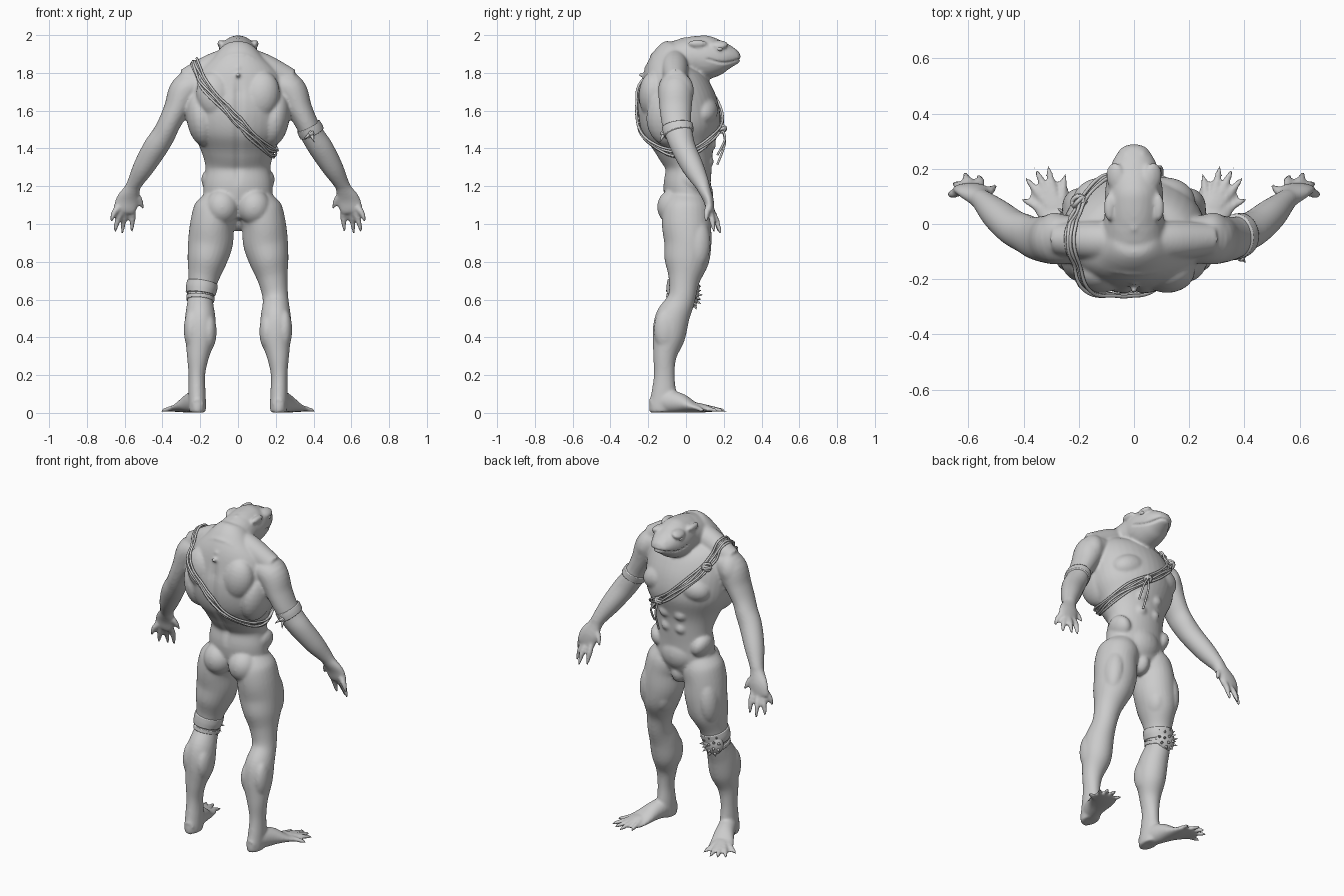
import bpy, bmesh, math
from mathutils import Vector, Matrix
from mathutils.bvhtree import BVHTree

X, Y = Vector((1, 0, 0)), Vector((0, 1, 0))


def spline(rows, steps=5, closed=False):
    """Catmull-Rom interpolation of rows of numbers"""
    n, out = len(rows), []
    for i in range(n if closed else n - 1):
        ids = [(i + k) % n if closed else min(max(i + k, 0), n - 1) for k in (-1, 0, 1, 2)]
        a, b, c, d = (rows[j] for j in ids)
        for s in range(steps):
            t = s / steps
            out.append([0.5 * (2 * q + (r - p) * t + (2 * p - 5 * q + 4 * r - u) * t * t
                        + (3 * q - p - 3 * r + u) * t ** 3) for p, q, r, u in zip(a, b, c, d)])
    return out if closed else out + [list(rows[-1])]


def tube(bm, rows, ref=X, sx=1, n=28, steps=5):
    """Closed loft through rows of (x, y, z, radius along ref, other radius)"""
    pts = spline([(r[0] * sx, *r[1:]) for r in rows], steps)
    rings = []
    for i, p in enumerate(pts):
        t = (Vector(pts[min(i + 1, len(pts) - 1)][:3]) - Vector(pts[max(i - 1, 0)][:3])).normalized()
        a = (ref - t * ref.dot(t)).normalized()
        b = t.cross(a)
        rings.append([bm.verts.new(Vector(p[:3]) + a * max(p[3], .002) * math.cos(k * math.tau / n)
                      + b * max(p[4], .002) * math.sin(k * math.tau / n)) for k in range(n)])
    for r, s in zip(rings, rings[1:]):
        for k in range(n):
            bm.faces.new((r[k], r[(k + 1) % n], s[(k + 1) % n], s[k]))
    bm.faces.new(rings[0][::-1])
    bm.faces.new(rings[-1])


def blob(bm, c, r, sx=1, tilt=0):
    m = Matrix.Translation((c[0] * sx, c[1], c[2])) @ Matrix.Rotation(tilt * sx, 4, 'Y') @ Matrix.Diagonal((*r, 1))
    bmesh.ops.create_uvsphere(bm, u_segments=24, v_segments=14, radius=1, matrix=m)


def spike(bm, base, direction, r, length):
    d = Vector(direction).normalized()
    m = Matrix.Translation(Vector(base) + d * length / 2) @ d.to_track_quat('Z', 'Y').to_matrix().to_4x4()
    bmesh.ops.create_cone(bm, cap_ends=True, segments=10, radius1=r, radius2=r * .1, depth=length, matrix=m)


def finish(bm, name):
    bmesh.ops.recalc_face_normals(bm, faces=bm.faces)
    me = bpy.data.meshes.new(name)
    bm.to_mesh(me)
    bm.free()
    for p in me.polygons:
        p.use_smooth = True
    ob = bpy.data.objects.new(name, me)
    bpy.context.collection.objects.link(ob)
    return ob


bm = bmesh.new()
# Torso, neck and head
tube(bm, [(0, 0, 1.02, .10, .08), (0, .01, 1.1, .175, .115), (0, .005, 1.2, .182, .125), (0, .012, 1.3, .172, .125),
          (0, -.005, 1.4, .2, .16), (0, -.022, 1.5, .25, .207), (0, -.04, 1.6, .265, .215), (0, -.058, 1.7, .26, .195),
          (0, -.075, 1.8, .22, .15), (0, -.065, 1.87, .14, .115), (0, -.03, 1.93, .08, .08), (0, -.02, 1.955, .03, .03)], n=40)
tube(bm, [(0, -.12, 1.8, .14, .12), (0, -.02, 1.865, .115, .115), (0, .09, 1.885, .1, .105)])
tube(bm, [(0, -.07, 1.875, .08, .085), (0, .02, 1.888, .1, .103), (0, .1, 1.882, .106, .117), (0, .165, 1.882, .098, .1),
          (0, .215, 1.884, .083, .073), (0, .255, 1.882, .062, .047), (0, .28, 1.879, .04, .028), (0, .29, 1.879, .01, .008)])
for i in range(9):
    blob(bm, (0, -.24 + i * .028, (1.79, 1.825, 1.853, 1.88, 1.905, 1.928, 1.948, 1.964, 1.978)[i]), (.014, .012, .012))
blob(bm, (0, .055, 1.15), (.12, .09, .11))
blob(bm, (0, .05, 1.03), (.05, .065, .07))

leg = [(.10, 0, 1.14, .08, .10), (.115, 0, 1.08, .115, .125), (.137, .002, 1.0, .116, .13), (.146, .01, .9, .119, .125),
       (.166, .003, .8, .103, .117), (.185, -.01, .7, .078, .082), (.199, -.025, .6, .068, .073), (.2, -.073, .5, .081, .09),
       (.2, -.092, .4, .081, .086), (.212, -.112, .3, .059, .062), (.218, -.115, .2, .044, .055), (.217, -.118, .1, .046, .066),
       (.215, -.128, .03, .046, .068), (.215, -.128, .003, .042, .062)]
arm = [(.2, -.06, 1.75, .06, .08), (.275, -.055, 1.71, .085, .092), (.325, -.055, 1.61, .068, .085), (.365, -.05, 1.53, .06, .077),
       (.395, -.035, 1.47, .062, .072), (.44, -.012, 1.4, .065, .065), (.5, .037, 1.3, .056, .058), (.545, .08, 1.22, .041, .042),
       (.56, .095, 1.185, .042, .034), (.583, .118, 1.13, .06, .028), (.6, .128, 1.08, .06, .022), (.605, .132, 1.06, .05, .015)]
foot = [(.213, -.185, .04, .03, .035), (.222, -.11, .06, .048, .06), (.248, -.03, .052, .056, .052), (.278, .04, .03, .068, .028),
        (.305, .1, .016, .075, .012), (.318, .145, .013, .06, .007)]
fingers = [((.56, .13, 1.085), (.558, .155, 1.03), (.563, .172, .963)), ((.588, .13, 1.075), (.605, .16, 1.02), (.613, .183, .953)),
           ((.615, .125, 1.075), (.637, .138, 1.02), (.65, .148, .963)), ((.632, .115, 1.09), (.655, .11, 1.06), (.672, .105, 1.015)),
           ((.55, .105, 1.165), (.522, .12, 1.13), (.503, .138, 1.085))]
toes = [(.252, .165), (.308, .193), (.35, .185), (.383, .155), (.395, .085)]

# Limbs and muscle masses, mirrored
for s in (-1, 1):
    tube(bm, leg, sx=s)
    tube(bm, arm, sx=s)
    tube(bm, foot, sx=s)
    for a, b, c in fingers:
        tube(bm, [(*a, .016, .016), (*b, .0165, .0165), (*c, .008, .008)], ref=Vector((1, .4, 0)), sx=s, n=12)
        spike(bm, (c[0] * s, c[1], c[2] + .004), (0, .3, -1), .008, .016)
    for tx, ty in toes:
        mx, my = .27 + (tx - .27) * .55, .02 + (ty - .02) * .55
        tube(bm, [(mx - (tx - mx) * .7, my - (ty - my) * .7, .04, .016, .016), (mx, my, .028, .016, .015), (tx, ty, .014, .011, .011)],
             ref=Vector((1, -.3, 0)), sx=s, n=12)
        spike(bm, (tx * s, ty, .014), ((tx - mx) * s, ty - my, -.02), .01, .026)
    tube(bm, [(.03, -.06, 1.88, .06, .06), (.14, -.06, 1.83, .07, .07), (.27, -.055, 1.755, .06, .07)], ref=Y, sx=s)
    for c, r, tilt in [((.11, .085, 1.6), (.115, .085, .08), .3), ((.287, -.05, 1.705), (.07, .092, .105), -.3),
                       ((.195, -.09, 1.56), (.078, .12, .15), .15), ((.12, -.17, 1.68), (.1, .08, .13), .2),
                       ((.085, -.065, 1.09), (.088, .088, .095), 0), ((.05, .1, 1.42), (.05, .06, .045), 0),
                       ((.046, .095, 1.33), (.045, .052, .045), 0), ((.14, .04, 1.22), (.05, .08, .07), .4),
                       ((.2, .06, .9), (.06, .07, .14), -.1), ((.11, .03, .83), (.055, .085, .1), -.2),
                       ((.245, -.11, .44), (.042, .06, .11), 0), ((.155, -.105, .43), (.042, .065, .1), 0),
                       ((.2, .015, .62), (.042, .035, .045), 0), ((.1, .03, 1.72), (.1, .03, .02), -.2),
                       ((.07, .175, 1.95), (.034, .05, .018), .5), ((.09, .06, 1.955), (.02, .05, .02), .5),
                       ((.08, .17, 1.926), (.02, .022, .015), 0), ((.03, .25, 1.918), (.016, .016, .012), 0)]:
        blob(bm, c, r, s, tilt)

# Fuse into one smooth skin
raw = finish(bm, "body_parts")
rem = raw.modifiers.new("fuse", 'REMESH')
rem.mode, rem.voxel_size = 'VOXEL', .008
smo = raw.modifiers.new("soften", 'SMOOTH')
smo.factor, smo.iterations = .5, 7
skin = bpy.data.meshes.new_from_object(raw.evaluated_get(bpy.context.evaluated_depsgraph_get()))
bpy.data.objects.remove(raw)

# Mouth line, spine groove and flat soles
normals = [v.normal.copy() for v in skin.vertices]
for v, nrm in zip(skin.vertices, normals):
    x, y, z = v.co
    if y > .1 and z > 1.8:
        zm = 1.872 - .02 * math.sin(min(1, (.29 - y) / .17) * math.pi)
        v.co -= nrm * .009 * math.exp(-((z - zm) / .006) ** 2) * min(1, (y - .1) / .03)
    if y < -.05 and 1.2 < z < 1.8:
        v.co.y += .012 * math.exp(-(x / .02) ** 2) * min(1, (z - 1.2) / .1, (1.8 - z) / .1)
    v.co.z = max(v.co.z, .002)
for p in skin.polygons:
    p.use_smooth = True
skin.name = "body"
bpy.context.collection.objects.link(bpy.data.objects.new("body", skin))
tree = BVHTree.FromPolygons([v.co.copy() for v in skin.vertices], [tuple(p.vertices) for p in skin.polygons])

# Eyes
bm = bmesh.new()
for s in (-1, 1):
    blob(bm, (.088, .178, 1.927), (.013, .016, .012), s)
finish(bm, "eyes")


def cord(name, pts, r, closed=False):
    cu = bpy.data.curves.new(name, 'CURVE')
    cu.dimensions, cu.bevel_depth, cu.bevel_resolution, cu.use_fill_caps = '3D', r, 2, True
    sp = cu.splines.new('POLY')
    sp.points.add(len(pts) - 1)
    for q, p in zip(sp.points, pts):
        q.co = (*p, 1)
    sp.use_cyclic_u, sp.use_smooth = closed, True
    bpy.context.collection.objects.link(bpy.data.objects.new(name, cu))


def on_skin(p, off):
    loc, nrm, _, _ = tree.find_nearest(Vector(p))
    return loc + nrm * off


def knot(name, c, size, r):
    for k in range(4):
        m = Matrix.Rotation(k * .8, 3, 'Z') @ Matrix.Rotation(.5 + k * .9, 3, 'X')
        cord(name, [Vector(c) + m @ Vector((math.cos(t * math.tau / 20) * size, math.sin(t * math.tau / 20) * size, 0))
                    for t in range(20)], r, True)


# Chest rope: four strands laid over the skin
path = [(-.225, -.03, 1.85), (-.2, -.17, 1.78), (-.12, -.27, 1.67), (-.02, -.28, 1.56), (.08, -.24, 1.46), (.165, -.13, 1.385),
        (.2, -.01, 1.375), (.16, .12, 1.43), (.06, .21, 1.5), (-.07, .2, 1.6), (-.17, .12, 1.7), (-.215, .05, 1.79)]
for k in range(4):
    loop = []
    pts = spline(path, 8, True)
    for i, p in enumerate(pts):
        w = (k - 1.5) * .014 + .005 * math.sin(i * .35 + k * 2)
        loop.append(on_skin((p[0] + w * .6, p[1], p[2] + w * .8), .009 + .005 * (k % 2)))
    for _ in range(3):
        loop = [(loop[i - 1] + loop[i] * 2 + loop[(i + 1) % len(loop)]) / 4 for i in range(len(loop))]
    cord("chest_rope", loop, .0065, True)
low, high = on_skin((.06, .21, 1.5), .02), on_skin((-.2, .08, 1.74), .018)
knot("rope_knot_low", low, .019, .0075)
knot("rope_knot_high", high, .023, .008)
for dx, dz in ((0, -.19), (.03, -.14)):
    cord("rope_tail", spline([low, low + Vector((dx + .01, .015, dz * .4)), low + Vector((dx + .015, -.025, dz))], 6), .006)

# Arm band with tied ends
bm = bmesh.new()
tube(bm, [(.373, -.045, 1.518, .067, .083), (.383, -.042, 1.498, .069, .082), (.392, -.038, 1.48, .068, .08)], n=36)
spike(bm, (.39, -.118, 1.475), (.3, -.5, -1), .012, .05)
spike(bm, (.38, -.118, 1.475), (-.7, -.3, -.6), .011, .045)
finish(bm, "arm_band")
knot("arm_knot", (.388, -.12, 1.48), .01, .006)

# Knee wrap, straps and spiked pad
bm = bmesh.new()
tube(bm, [(-.188, -.012, .69, .082, .087), (-.193, -.017, .66, .083, .087), (-.197, -.022, .63, .077, .084)], n=36)
tube(bm, [(-.198, -.022, .615, .075, .082), (-.2, -.027, .595, .074, .081)], n=36)
finish(bm, "knee_wrap")
bm = bmesh.new()
pad, size = Vector((-.205, .025, .625)), Vector((.066, .042, .072))
blob(bm, pad, size)
for n, e in ((1, 0), (6, .55), (10, 1.05)):
    for k in range(n):
        a = k * math.tau / n + e
        d = Vector((math.sin(e) * math.cos(a), math.cos(e), math.sin(e) * math.sin(a)))
        spike(bm, pad + d * size * .93, d, .009, .024)
finish(bm, "knee_pad")
